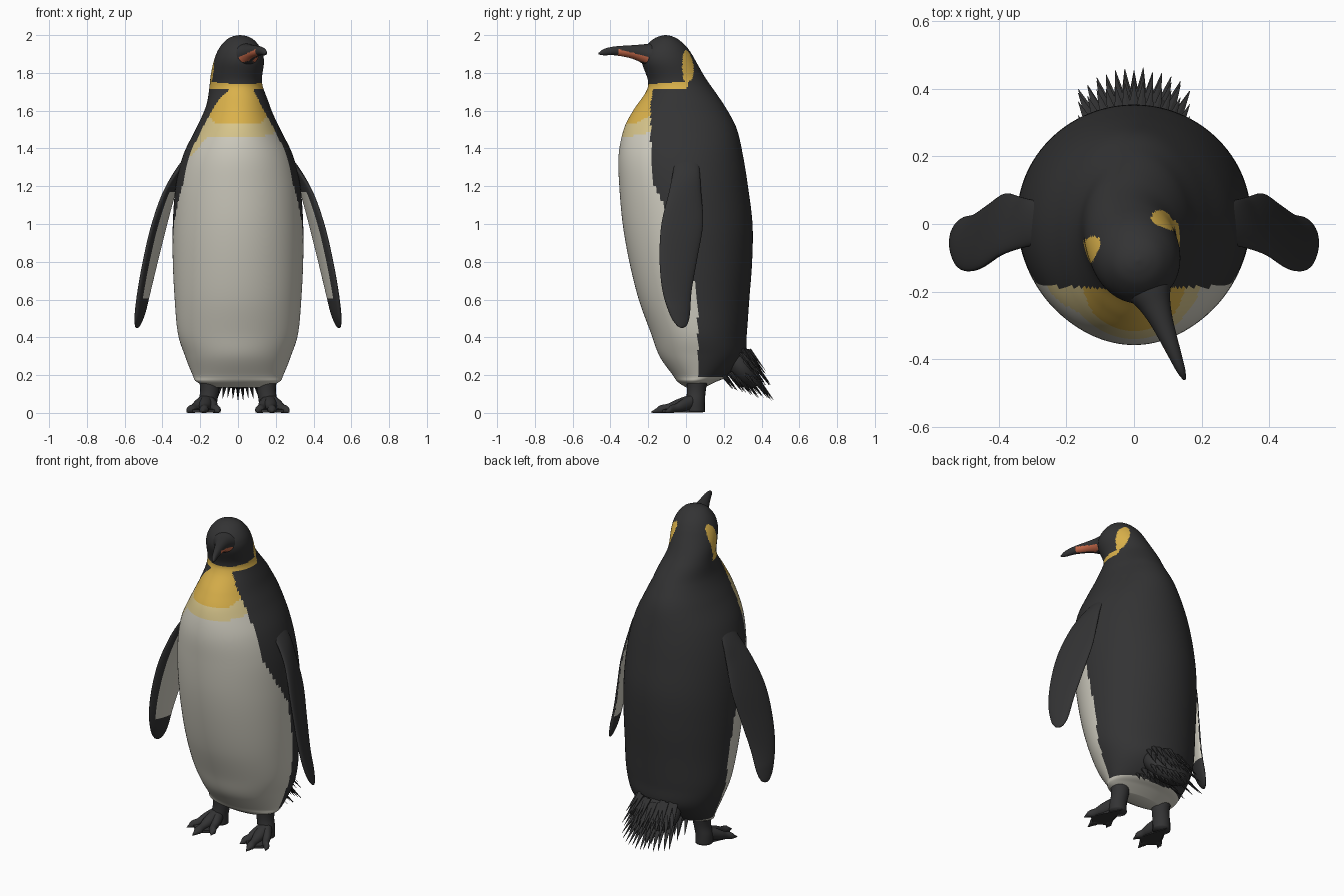
import bpy, bmesh, random
from math import sin, cos, pi, radians
from mathutils import Vector, Matrix

random.seed(4)
cube = bpy.data.objects.get("Cube")
if cube:
    bpy.data.objects.remove(cube, do_unlink=True)


def material(name, rgb):
    m = bpy.data.materials.new(name)
    m.use_nodes = True
    m.diffuse_color = (*rgb, 1)
    bsdf = m.node_tree.nodes["Principled BSDF"]
    bsdf.inputs["Base Color"].default_value = (*rgb, 1)
    bsdf.inputs["Roughness"].default_value = 0.8
    return m


BLACK, WHITE, YELLOW, PALE, ORANGE = range(5)
MATS = [material("charcoal_black", (0.033, 0.033, 0.034)),
        material("cream_white", (0.62, 0.60, 0.52)),
        material("golden_yellow", (0.70, 0.44, 0.07)),
        material("pale_yellow", (0.68, 0.56, 0.26)),
        material("bill_orange", (0.60, 0.15, 0.07))]


def finish(name, bm, smooth=True):
    bmesh.ops.recalc_face_normals(bm, faces=bm.faces)
    for f in bm.faces:
        f.smooth = smooth
    me = bpy.data.meshes.new(name)
    bm.to_mesh(me)
    bm.free()
    for m in MATS:
        me.materials.append(m)
    ob = bpy.data.objects.new(name, me)
    bpy.context.collection.objects.link(ob)
    return ob


def spline(rows, steps):
    """Smoothly interpolate rows of section values."""
    out = []
    for i in range(len(rows) - 1):
        a, b, c, d = (rows[max(0, min(len(rows) - 1, i + k))] for k in (-1, 0, 1, 2))
        for s in range(steps):
            t = s / steps
            out.append([q + 0.5 * t * (r - p + t * (2 * p - 5 * q + 4 * r - e + t * (3 * (q - r) + e - p)))
                        for p, q, r, e in zip(a, b, c, d)])
    return out + [list(rows[-1])]


def loft(name, rows, shape, seg, steps, place=lambda p: p, paint=lambda p: BLACK):
    """Skin rings of shape(row, angle); paint uses unplaced coordinates."""
    bm = bmesh.new()
    local = [[shape(r, 2 * pi * k / seg) for k in range(seg)] for r in spline(rows, steps)]
    rings = [[bm.verts.new(place(p)) for p in ring] for ring in local]
    for i in range(len(rings) - 1):
        for k in range(seg):
            n = (k + 1) % seg
            f = bm.faces.new((rings[i][k], rings[i][n], rings[i + 1][n], rings[i + 1][k]))
            mid = (local[i][k] + local[i][n] + local[i + 1][n] + local[i + 1][k]) / 4
            f.material_index = paint(mid)
    for ring, loc in ((rings[0], local[0]), (rings[-1], local[-1])):
        bm.faces.new(ring).material_index = paint(sum(loc, Vector()) / seg)
    return finish(name, bm)


def turn(p):
    """Turn the head to its left, blending through the neck."""
    t = max(0, min(1, (p.z - 1.62) / 0.2))
    pivot = Vector((0, -0.08, 0))
    return Matrix.Rotation(radians(21.5) * t * t * (3 - 2 * t), 3, 'Z') @ (p - pivot) + pivot


# Body and head: z, half width, front y, back y
BODY = [(0.135, 0.15, 0.0, 0.10), (0.165, 0.22, -0.045, 0.16), (0.2, 0.24, -0.07, 0.23),
        (0.3, 0.28, -0.14, 0.31), (0.42, 0.318, -0.185, 0.322), (0.6, 0.335, -0.25, 0.335),
        (0.8, 0.345, -0.30, 0.35), (1.0, 0.345, -0.335, 0.352), (1.2, 0.33, -0.353, 0.328),
        (1.36, 0.292, -0.357, 0.302), (1.5, 0.225, -0.33, 0.27), (1.6, 0.178, -0.28, 0.22),
        (1.7, 0.147, -0.212, 0.155), (1.76, 0.135, -0.202, 0.115), (1.85, 0.132, -0.235, 0.06),
        (1.9, 0.122, -0.235, 0.03), (1.94, 0.103, -0.215, 0.0), (1.975, 0.073, -0.18, -0.04),
        (1.993, 0.04, -0.145, -0.075), (2.0, 0.004, -0.114, -0.106)]


def body_shape(r, a):
    z, w, f, b = r
    return Vector((w * cos(a), (f + b) / 2 + (b - f) / 2 * sin(a), z))


# Height and y of the edge between pale front and dark back
EDGE = [(0.0, 0.07), (0.6, 0.06), (0.9, 0.0), (1.1, -0.12), (1.25, -0.185), (2.1, -0.19)]


def edge(z):
    for (z0, y0), (z1, y1) in zip(EDGE, EDGE[1:]):
        if z <= z1:
            return y0 + (y1 - y0) * (z - z0) / (z1 - z0)


def body_paint(p):
    ear = ((p.y + 0.03) / 0.037) ** 2 + ((p.z - 1.835) / 0.085) ** 2 < 1
    collar = p.y < -0.02 and 1.715 < p.z < 1.742 + 0.1 * (p.y + 0.19)
    if ear or collar:
        return YELLOW
    if p.z < 0.19 and p.y < 0.2:
        return WHITE
    if p.z > 1.73 or p.y > edge(p.z):
        return BLACK
    side = max(0, abs(p.x) - 0.12)
    if p.z > 1.53 + 1.3 * side:
        return YELLOW
    drop = 1.1 * max(0, -p.x - 0.16) if p.x < 0 else -0.3 * side
    return PALE if p.z > 1.46 - drop else WHITE


loft("body", BODY, body_shape, 128, 10, turn, body_paint)

# Bill: y, half width, bottom z, top z
BILL = [(-0.14, 0.085, 1.80, 1.955), (-0.2, 0.07, 1.825, 1.955), (-0.25, 0.048, 1.855, 1.95),
        (-0.31, 0.033, 1.878, 1.946), (-0.4, 0.021, 1.893, 1.94), (-0.46, 0.013, 1.893, 1.927),
        (-0.49, 0.004, 1.897, 1.907)]


def bill_paint(p):
    along = -p.y - 0.22
    stripe = abs(p.z - 1.868 - 0.25 * along) < 0.016
    return ORANGE if stripe and 0.01 < along < 0.165 and abs(p.x) > 0.008 else BLACK


loft("bill", BILL, lambda r, a: Vector((r[1] * cos(a), r[0], (r[2] + r[3]) / 2 + (r[3] - r[2]) / 2 * sin(a))),
     48, 12, turn, bill_paint)

# Flippers: z, leading x and y, trailing x and y
WING = [(1.43, 0.19, -0.05, 0.19, 0.05), (1.3, 0.305, -0.065, 0.295, 0.07),
        (1.17, 0.39, -0.09, 0.335, 0.08), (1.0, 0.452, -0.13, 0.38, 0.09),
        (0.82, 0.495, -0.14, 0.425, 0.06), (0.65, 0.525, -0.125, 0.467, 0.03),
        (0.52, 0.54, -0.085, 0.50, 0.02), (0.465, 0.543, -0.05, 0.52, 0.005),
        (0.45, 0.54, -0.027, 0.53, -0.015)]


def wing_shape(r, a):
    z, x0, y0, x1, y1 = r
    chord = Vector((x1 - x0, y1 - y0, 0)) / 2
    out = Vector((chord.y, -chord.x, 0)).normalized() * min(0.022, chord.length * 0.35)
    return Vector(((x0 + x1) / 2, (y0 + y1) / 2, z)) + chord * cos(a) + out * sin(a)


WING_LINE = spline(WING, 10)


def wing_paint(p):
    r = min(WING_LINE, key=lambda row: abs(row[0] - p.z))
    chord = Vector((r[3] - r[1], r[4] - r[2]))
    rel = Vector((p.x - r[1], p.y - r[2]))
    inner = rel.x * chord.y - rel.y * chord.x < -0.0004
    return WHITE if inner and 0.6 < p.z < 1.17 and rel.dot(chord) > 0.2 * chord.length_squared else BLACK


# Feet: shank rings, then three toes with claws and a web
SHANK = [(0.2, 0.15, 0.06, 0.06), (0.12, 0.15, 0.055, 0.05), (0.06, 0.16, 0.05, 0.05), (0.005, 0.16, 0.05, 0.05)]
TOES = [(0.10, -0.125), (0.185, -0.185), (0.272, -0.115)]


def foot(side, label):
    flip = lambda p: Vector((p.x * side, p.y, p.z))
    loft(label + "_shank", SHANK, lambda r, a: Vector((r[1] + r[3] * cos(a), r[2] + r[3] * sin(a), r[0])),
         20, 4, flip)
    root = Vector((0.165, 0.04, 0.06))
    for n, (x, y) in enumerate(TOES):
        tip = Vector((x, y, 0.004))
        rows = [(*root.lerp(tip, t), r) for t, r in
                ((0, 0.042), (0.35, 0.035), (0.6, 0.023), (0.78, 0.024), (0.88, 0.013), (1, 0.002))]
        loft(f"{label}_toe_{n + 1}", rows,
             lambda r, a: Vector((r[0] + r[3] * cos(a), r[1], max(0, r[2] + r[3] * sin(a)))), 12, 4, flip)
    bm = bmesh.new()
    outline = [root + Vector((0, 0.05, 0))] + [root.lerp(Vector((x, y, 0)), t) for (x, y), t in
                                              zip(TOES, (0.8, 0.8, 0.8))]
    top = [bm.verts.new(flip(Vector((p.x, p.y, max(0.018, p.z * 0.7))))) for p in outline]
    low = [bm.verts.new(flip(Vector((p.x, p.y, 0.002)))) for p in outline]
    bm.faces.new(top)
    bm.faces.new(low)
    for i in range(4):
        j = (i + 1) % 4
        bm.faces.new((top[i], top[j], low[j], low[i]))
    finish(label + "_web", bm, False)


for side, label in ((1, "left"), (-1, "right")):
    loft(label + "_flipper", WING, wing_shape, 40, 10,
         lambda p: Vector((p.x * side, p.y, p.z)), wing_paint)
    foot(side, label + "_foot")

# Tail: a fleshy root and fanned layers of pointed feathers
down = Vector((0, 0.6, -0.8))
bm = bmesh.new()
tilt = down.to_track_quat('Z', 'Y').to_matrix().to_4x4()
bmesh.ops.create_uvsphere(bm, u_segments=32, v_segments=20, radius=1,
                          matrix=Matrix.Translation((0, 0.285, 0.25)) @ tilt @ Matrix.Diagonal((0.15, 0.08, 0.14, 1)))
finish("tail_root", bm)

bm = bmesh.new()
for tip_y, tip_z in ((0.425, 0.21), (0.455, 0.145), (0.465, 0.07), (0.39, 0.085), (0.31, 0.11)):
    for i in range(13):
        u = i / 6 - 1
        tip = Vector((0.165 * u, tip_y - 0.06 * u * u - random.uniform(0, 0.012),
                      tip_z + 0.02 * u * u + random.uniform(-0.008, 0.015)))
        axis = (down + Vector((0.3 * u, 0, 0))).normalized()
        mat = (Matrix.Translation(tip - axis * 0.07) @ axis.to_track_quat('Z', 'Y').to_matrix().to_4x4()
               @ Matrix.Diagonal((1, 0.45, 1, 1)))
        bmesh.ops.create_cone(bm, cap_ends=True, segments=6, radius1=0.019, radius2=0.001, depth=0.14, matrix=mat)
finish("tail_feathers", bm, False)
